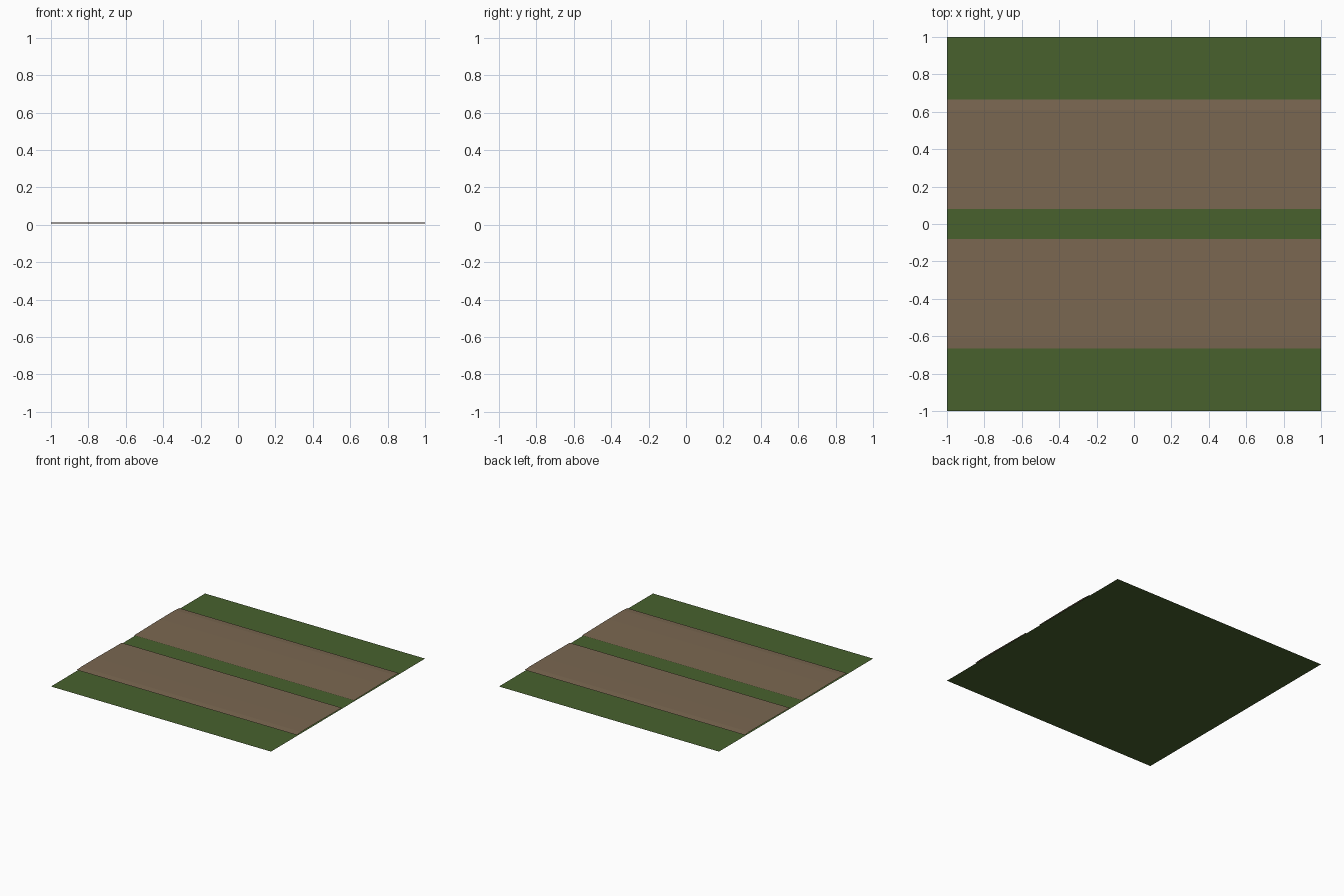
import bpy

if "Cube" in bpy.data.objects:
    bpy.data.objects.remove(bpy.data.objects["Cube"])


def material(name, rgb):
    m = bpy.data.materials.new(name)
    m.diffuse_color = (*rgb, 1.0)
    m.use_nodes = True
    m.node_tree.nodes["Principled BSDF"].inputs["Base Color"].default_value = m.diffuse_color
    return m


grass = material("grass_green", (0.065, 0.120, 0.027))
dirt = material("dirt_brown", (0.195, 0.136, 0.082))


def strip(name, profile, mat):
    """Sweep an open (y, z) profile along x from -1 to 1."""
    profile = sorted(profile)
    verts = [(x, y, z) for y, z in profile for x in (-1, 1)]
    faces = [(2 * i, 2 * i + 1, 2 * i + 3, 2 * i + 2) for i in range(len(profile) - 1)]
    me = bpy.data.meshes.new(name)
    me.from_pydata(verts, [], faces)
    me.materials.append(mat)
    ob = bpy.data.objects.new(name, me)
    bpy.context.collection.objects.link(ob)
    return ob


# Grass sheet under everything
strip("grass_ground", [(-1, 0), (1, 0)], grass)

# Two mirrored dirt tracks, very slightly crowned, lying just above the grass
track = [(0.08, 0.008), (0.42, 0.012), (0.61, 0.012), (0.665, 0.008)]
for name, side in (("back_dirt_track", 1), ("front_dirt_track", -1)):
    strip(name, [(side * y, z) for y, z in track], dirt)
